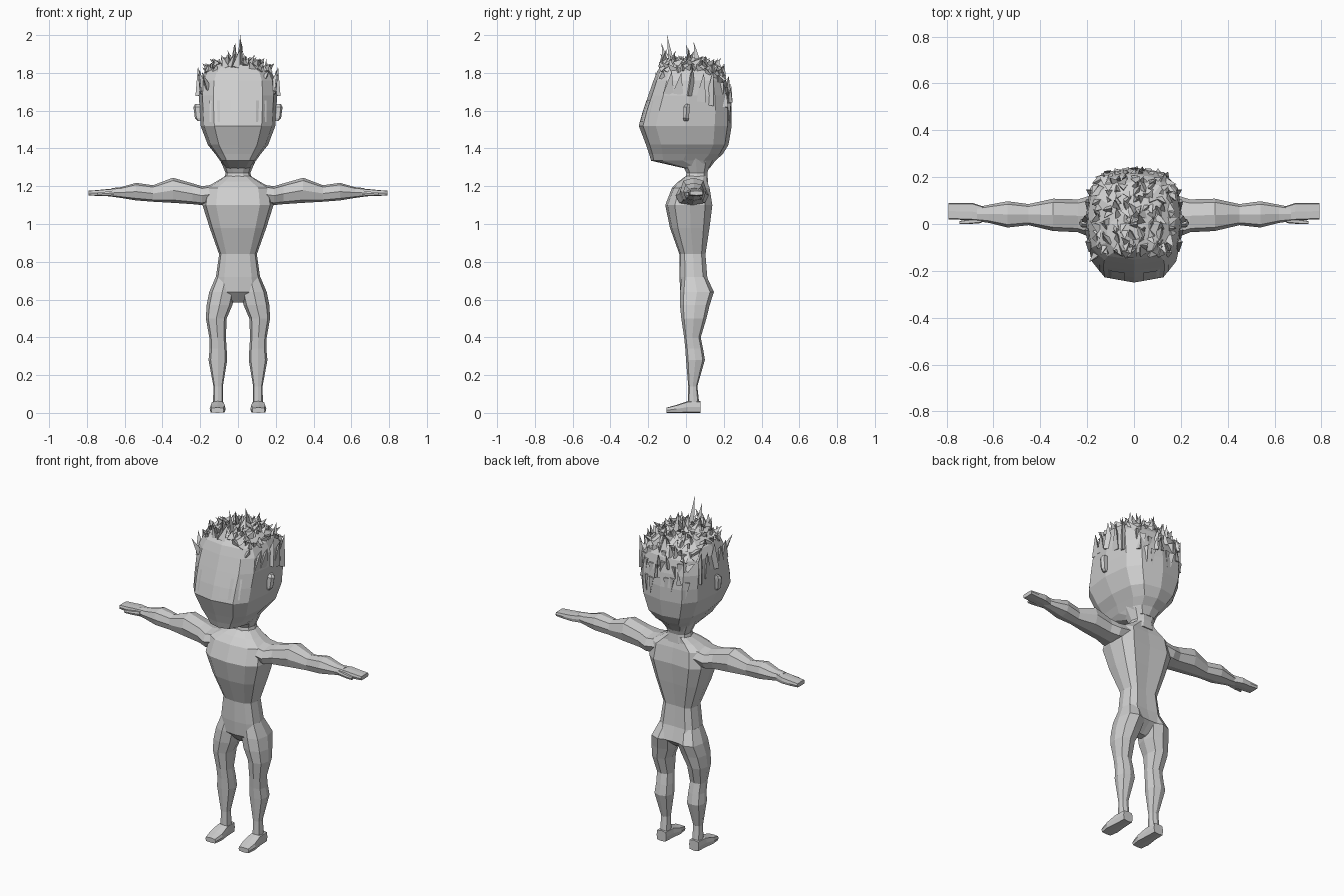
import bpy, bmesh, math, random
from mathutils import Vector
from mathutils.bvhtree import BVHTree

random.seed(4)
GREY = bpy.data.materials.new("plain grey")
GREY.diffuse_color = (0.62, 0.62, 0.62, 1)


def finish(name, bm, mirror=False):
    """Turn a bmesh into a flat-shaded object, optionally mirrored across x."""
    bmesh.ops.recalc_face_normals(bm, faces=bm.faces[:])
    me = bpy.data.meshes.new(name)
    bm.to_mesh(me)
    bm.free()
    me.materials.append(GREY)
    ob = bpy.data.objects.new(name, me)
    bpy.context.collection.objects.link(ob)
    if mirror:
        mod = ob.modifiers.new("Mirror", 'MIRROR')
        mod.use_mirror_merge = False
    return ob


def loft(rings, axis, sides, power, groove=0.0):
    """Skin rounded-box rings (position, lo1, hi1, lo2, hi2) along an axis."""
    bm = bmesh.new()
    loops = []
    for pos, a0, a1, b0, b1 in rings:
        loop = []
        for i in range(sides):
            t = math.tau * i / sides
            c, s = math.cos(t), math.sin(t)
            c, s = round(c, 6), round(s, 6)
            u = math.copysign(abs(c) ** power, c)
            v = math.copysign(abs(s) ** power, s)
            if s > 0.99:
                v -= groove
            co = [(a0 + a1) / 2 + u * (a1 - a0) / 2, (b0 + b1) / 2 + v * (b1 - b0) / 2]
            co.insert(axis, pos)
            loop.append(bm.verts.new(co))
        loops.append(loop)
    for p, q in zip(loops, loops[1:]):
        for i in range(sides):
            j = (i + 1) % sides
            bm.faces.new((p[i], p[j], q[j], q[i]))
    bm.faces.new(loops[0])
    bm.faces.new(loops[-1])
    return bm


def sym(rows):
    """Rows (z, half width, front, back) to full ring rows."""
    return [(z, -w, w, f, b) for z, w, f, b in rows]


# torso and neck
finish("torso", loft(sym([
    (0.585, 0.03, 0.02, 0.07), (0.64, 0.125, -0.03, 0.145), (0.72, 0.117, -0.035, 0.12),
    (0.84, 0.10, -0.035, 0.11), (0.98, 0.15, -0.085, 0.135), (1.10, 0.188, -0.11, 0.152),
    (1.19, 0.175, -0.075, 0.135), (1.225, 0.115, -0.04, 0.12), (1.255, 0.065, 0.0, 0.115)]),
    2, 12, 0.7, 0.14))
finish("neck", loft(sym([(1.22, 0.08, -0.01, 0.12), (1.27, 0.065, 0.0, 0.115),
                         (1.35, 0.10, -0.04, 0.14)]), 2, 10, 0.8))

# head, with a forward jaw and a flatter back
head = loft(sym([
    (1.295, 0.065, -0.01, 0.125), (1.335, 0.095, -0.185, 0.155), (1.37, 0.12, -0.195, 0.195),
    (1.42, 0.16, -0.212, 0.225), (1.52, 0.198, -0.25, 0.242), (1.60, 0.203, -0.228, 0.242),
    (1.68, 0.207, -0.20, 0.232), (1.76, 0.20, -0.172, 0.212), (1.81, 0.175, -0.152, 0.18),
    (1.845, 0.12, -0.125, 0.13), (1.86, 0.05, -0.06, 0.06)]), 2, 12, 0.66)
bmesh.ops.recalc_face_normals(head, faces=head.faces[:])
skull = BVHTree.FromBMesh(head)
finish("head", head)

# thin eye plates laid on the face
bm = bmesh.new()
grid = []
for z in (1.54, 1.60, 1.655):
    row = []
    for x in (0.04, 0.095, 0.15):
        hit = skull.ray_cast(Vector((x, -1, z)), Vector((0, 1, 0)))[0]
        row.append(bm.verts.new(hit + Vector((0, -0.005, 0))))
    grid.append(row)
for r in range(2):
    for c in range(2):
        bm.faces.new((grid[r][c], grid[r][c + 1], grid[r + 1][c + 1], grid[r + 1][c]))
finish("eye_plate", bm, True)

# ears
finish("ear", loft([(1.545, 0.18, 0.213, -0.012, 0.012), (1.56, 0.18, 0.228, -0.016, 0.016),
                    (1.62, 0.18, 0.236, -0.014, 0.022), (1.635, 0.18, 0.228, 0.0, 0.02)],
                   2, 6, 0.6), True)

# arms run along x, ending in flat hands
finish("arm", loft([
    (0.08, -0.05, 0.12, 1.12, 1.215), (0.19, -0.055, 0.12, 1.10, 1.20),
    (0.24, -0.035, 0.105, 1.105, 1.215), (0.345, -0.03, 0.108, 1.112, 1.245),
    (0.45, -0.005, 0.085, 1.118, 1.205), (0.54, -0.015, 0.097, 1.125, 1.218),
    (0.62, 0.005, 0.082, 1.138, 1.195), (0.67, 0.012, 0.072, 1.145, 1.19)], 0, 8, 0.75), True)
finish("hand", loft([(0.64, 0.012, 0.074, 1.145, 1.188), (0.69, 0.016, 0.09, 1.147, 1.185),
                     (0.74, 0.018, 0.09, 1.148, 1.18), (0.792, 0.02, 0.09, 1.152, 1.176)],
                    0, 8, 0.35), True)
finish("thumb", loft([(0.65, 0.004, 0.03, 1.152, 1.18), (0.70, 0.0, 0.02, 1.15, 1.172),
                      (0.745, -0.001, 0.013, 1.15, 1.168)], 0, 6, 0.6), True)

# legs and feet
finish("leg", loft([
    (0.05, 0.078, 0.132, 0.01, 0.07), (0.14, 0.08, 0.13, 0.012, 0.06),
    (0.28, 0.057, 0.156, 0.0, 0.1), (0.34, 0.06, 0.15, -0.004, 0.09),
    (0.40, 0.064, 0.152, -0.01, 0.078), (0.50, 0.06, 0.17, -0.025, 0.108),
    (0.57, 0.03, 0.166, -0.032, 0.125), (0.64, 0.015, 0.152, -0.032, 0.148),
    (0.72, 0.01, 0.118, -0.02, 0.11)], 2, 8, 0.75), True)
finish("foot", loft([
    (0.078, 0.075, 0.138, 0.0, 0.062), (0.01, 0.072, 0.142, 0.0, 0.062),
    (-0.05, 0.065, 0.15, 0.0, 0.042), (-0.102, 0.075, 0.142, 0.0, 0.028)], 1, 8, 0.4), True)


# hair: three-sided spikes rooted on the skull
def spike(bm, root, tip, radius):
    d = (tip - root).normalized()
    side = d.orthogonal().normalized()
    other = d.cross(side)
    spin = random.uniform(0, math.tau)
    base = []
    for k in range(3):
        t = spin + math.tau * k / 3
        base.append(bm.verts.new(root - d * 0.01 + (side * math.cos(t) + other * math.sin(t)) * radius))
    top = bm.verts.new(tip)
    for k in range(3):
        bm.faces.new((base[k], base[(k + 1) % 3], top))
    bm.faces.new(base)


def rnd(a):
    return random.uniform(-a, a)


bm = bmesh.new()
for ix in range(9):
    for iy in range(12):
        x = -0.155 + ix * 0.0388 + rnd(0.012)
        y = -0.125 + iy * 0.028 + rnd(0.01)
        hit = skull.ray_cast(Vector((x, y, 3)), Vector((0, 0, -1)))[0]
        if hit is None or hit.z < 1.72:
            continue
        z = 1.95 - 0.72 * abs(x) - 0.35 * max(0, y) - random.uniform(0, 0.07)
        z = max(z, hit.z + 0.03)
        spike(bm, hit, Vector((x * 1.08 + rnd(0.025), y + rnd(0.035), z)), random.uniform(0.016, 0.026))
# tall tufts along the centre
for x, y, z in ((0.012, -0.1, 2.0), (-0.015, -0.13, 1.96), (0.02, 0.04, 1.965), (-0.02, 0.0, 1.95)):
    spike(bm, Vector((x, y + 0.03, 1.83)), Vector((x, y, z)), 0.024)
finish("hair_spikes", bm)

# flat locks on the back of the head
bm = bmesh.new()
for i in range(9):
    for z in (1.64, 1.72, 1.79):
        x = -0.14 + i * 0.035 + rnd(0.008)
        hit = skull.ray_cast(Vector((x, 1, z + rnd(0.02))), Vector((0, -1, 0)))[0]
        if hit:
            spike(bm, hit, hit + Vector((rnd(0.015), 0.006, random.choice((-0.09, 0.07)))), 0.018)
finish("back_locks", bm)

# side hair panels rising to points
bm = bmesh.new()
for y, low, tip in ((-0.09, 1.70, 1.81), (-0.04, 1.70, 1.80), (0.02, 1.69, 1.835),
                    (0.08, 1.66, 1.80), (0.13, 1.64, 1.82)):
    hit = skull.ray_cast(Vector((1, y, low)), Vector((-1, 0, 0)))[0]
    spike(bm, hit - Vector((0.012, 0, 0)), Vector((0.212 - 0.1 * max(0, abs(y) - 0.05), y + 0.015, tip)), 0.034)
finish("side_hair", bm, True)
